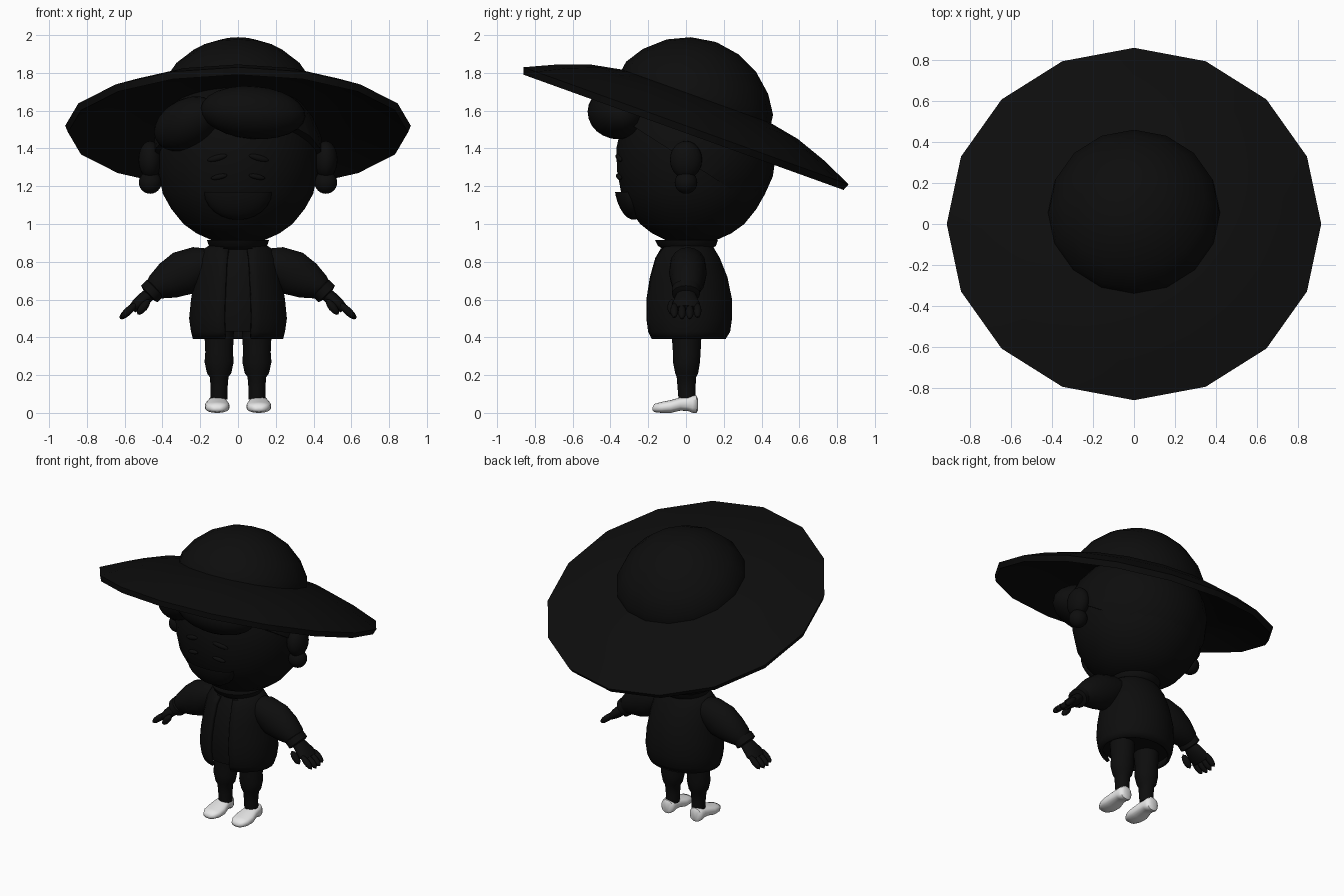
import bpy, bmesh, math
from mathutils import Vector, Matrix

if "Cube" in bpy.data.objects:
    bpy.data.objects.remove(bpy.data.objects["Cube"])


def material(name, value):
    m = bpy.data.materials.new(name)
    m.use_nodes = True
    m.diffuse_color = (value, value, value, 1)
    m.node_tree.nodes["Principled BSDF"].inputs["Base Color"].default_value = (value, value, value, 1)
    return m


BLACK = material("black", 0.004)
WHITE = material("shoe white", 0.8)


def finish(name, bm, mat=BLACK, angle=45):
    bmesh.ops.recalc_face_normals(bm, faces=bm.faces)
    mesh = bpy.data.meshes.new(name)
    bm.to_mesh(mesh)
    bm.free()
    mesh.materials.append(mat)
    ob = bpy.data.objects.new(name, mesh)
    bpy.context.collection.objects.link(ob)
    bpy.ops.object.select_all(action='DESELECT')
    ob.select_set(True)
    bpy.context.view_layer.objects.active = ob
    bpy.ops.object.shade_smooth_by_angle(angle=math.radians(angle))
    return ob


def skin(rings, cap=True):
    """Join a list of equal-length point rings into a tube."""
    bm = bmesh.new()
    vs = [[bm.verts.new(p) for p in r] for r in rings]
    n = len(vs[0])
    for a, b in zip(vs, vs[1:]):
        for i in range(n):
            j = (i + 1) % n
            bm.faces.new((a[i], a[j], b[j], b[i]))
    if cap:
        bm.faces.new(vs[0])
        bm.faces.new(vs[-1])
    return bm


def loft(sections, n=32, x=0, cap=True):
    """Stack ellipses (z, half width, front y, back y); a face is centred on the front."""
    rings = []
    for z, rx, y0, y1 in sections:
        cy, ry = (y0 + y1) / 2, (y1 - y0) / 2
        turn = [(i + 0.5) * math.tau / n for i in range(n)]
        rings.append([(x + rx * math.sin(t), cy - ry * math.cos(t), z) for t in turn])
    return skin(rings, cap)


def limb(path, n=16):
    """Tube along (x, y, z, in-plane radius, depth radius) stations."""
    pts = [Vector(p[:3]) for p in path]
    rings = []
    for i, p in enumerate(path):
        d = (pts[min(i + 1, len(pts) - 1)] - pts[max(i - 1, 0)]).normalized()
        v = d.cross(Vector((0, 1, 0))).normalized()
        u = v.cross(d)
        turn = [k * math.tau / n for k in range(n)]
        rings.append([pts[i] + v * p[3] * math.cos(t) + u * p[4] * math.sin(t) for t in turn])
    return skin(rings)


def ball(loc, size, rot=(0, 0, 0), n=24):
    bm = bmesh.new()
    bmesh.ops.create_uvsphere(bm, u_segments=n, v_segments=n // 2, radius=1)
    turn = Matrix.Rotation(rot[2], 4, 'Z') @ Matrix.Rotation(rot[1], 4, 'Y') @ Matrix.Rotation(rot[0], 4, 'X')
    bm.transform(Matrix.Translation(loc) @ turn @ Matrix.Diagonal((*size, 1)))
    return bm


def cut(bm, point, normal):
    """Keep only what lies on the normal's side of a plane."""
    geom = bm.verts[:] + bm.edges[:] + bm.faces[:]
    r = bmesh.ops.bisect_plane(bm, geom=geom, plane_co=point, plane_no=normal, clear_inner=True)
    bmesh.ops.holes_fill(bm, edges=[e for e in r["geom_cut"] if isinstance(e, bmesh.types.BMEdge)])
    return bm


# Wide tilted hat: dome, sloping brim and hollow underside
dome = [(0.46 * math.sin(a), 0.01 + 0.46 * math.cos(a)) for a in [math.radians(d) for d in (1, 17, 33, 50, 64)]]
profile = dome + [(0.42, 0.165), (0.58, 0.135), (0.75, 0.075), (0.915, 0.0),
                  (0.9, -0.037), (0.74, 0.035), (0.57, 0.095), (0.41, 0.12)]
hat = skin([[(r * math.cos(i * math.tau / 16), r * math.sin(i * math.tau / 16), h)
             for i in range(16)] for r, h in profile])
hat.transform(Matrix.Translation((0, 0, 1.52)) @ Matrix.Rotation(math.radians(-19.8), 4, 'X'))
finish("sun_hat", hat, angle=40)

# Head and hair
head = [(0.91, 0.13), (0.95, 0.22), (1.0, 0.29), (1.08, 0.355), (1.16, 0.4), (1.28, 0.425),
        (1.4, 0.43), (1.55, 0.39), (1.68, 0.28), (1.75, 0.1)]
finish("head", loft([(z, r, 0.02 - r * 0.91, 0.02 + r) for z, r in head]))
hair = cut(ball((0, 0.02, 1.36), (0.455, 0.455, 0.42)), (0, 0.37, 1.1), (0, 0.54, 0.84))
finish("back_hair", hair)
finish("front_quiff", ball((0.08, -0.36, 1.59), (0.28, 0.16, 0.14), (0, 0.08, 0.1)))
finish("side_swept_hair", ball((-0.27, -0.25, 1.53), (0.2, 0.14, 0.13), (0, -0.45, -0.6)))

# Face details
smile = cut(ball((0, -0.3, 1.17), (0.18, 0.075, 0.15), (0.2, 0, 0)), (0, 0, 1.17), (0, 0, -1))
finish("smiling_mouth", smile)
for s, side in ((1, "left"), (-1, "right")):
    finish(side + "_eyebrow", ball((s * 0.11, -0.355, 1.35), (0.055, 0.012, 0.016), (0, s * 0.25, s * 0.26)))
    finish(side + "_eye", ball((s * 0.1, -0.355, 1.25), (0.045, 0.012, 0.014), (0, s * 0.2, s * 0.24)))
    finish(side + "_ear", ball((s * 0.465, 0, 1.34), (0.062, 0.085, 0.1)))
    finish(side + "_earring", ball((s * 0.465, 0, 1.22), (0.06, 0.06, 0.06)))

# Shirt and open coat
body = [(0.39, 0.24, -0.19, 0.21), (0.43, 0.25, -0.21, 0.235), (0.5, 0.26, -0.22, 0.245),
        (0.6, 0.25, -0.22, 0.245), (0.72, 0.23, -0.2, 0.22), (0.82, 0.21, -0.17, 0.18),
        (0.87, 0.18, -0.14, 0.15), (0.9, 0.13, -0.12, 0.13)]
finish("shirt", loft([(max(z, 0.43), rx - 0.025, a + 0.025, b - 0.025) for z, rx, a, b in body[1:]]))
coat = loft(body, cap=False)
opening = [f for f in coat.faces if f.calc_center_median().y < 0 and abs(f.calc_center_median().x) < 0.06]
bmesh.ops.delete(coat, geom=opening, context='FACES')
coat = finish("open_coat", coat)
thick = coat.modifiers.new("cloth", 'SOLIDIFY')
thick.thickness = 0.02
thick.offset = -1
collar = loft([(0.865, 0.13, -0.12, 0.13), (0.885, 0.155, -0.15, 0.16), (0.915, 0.165, -0.165, 0.17),
               (0.91, 0.14, -0.13, 0.14)])
finish("collar", collar)

# Arms, cuffs and hands
sleeve = [(0.12, 0.01, 0.81, 0.06, 0.08), (0.2, 0.01, 0.785, 0.1, 0.095), (0.29, 0.01, 0.74, 0.12, 0.1),
          (0.37, 0.01, 0.7, 0.1, 0.09), (0.435, 0.005, 0.665, 0.068, 0.075), (0.455, 0, 0.65, 0.05, 0.06)]
cuff = [(0.435, 0, 0.665, 0.05, 0.06), (0.44, 0, 0.66, 0.062, 0.075),
        (0.47, 0, 0.63, 0.062, 0.075), (0.475, 0, 0.625, 0.04, 0.05)]
palm = [(0.45, 0, 0.645, 0.033, 0.04), (0.49, 0, 0.61, 0.036, 0.06),
        (0.53, 0, 0.575, 0.034, 0.075), (0.56, 0, 0.55, 0.024, 0.07)]
for s, side in ((1, "left"), (-1, "right")):
    for name, path in (("sleeve", sleeve), ("cuff", cuff), ("palm", palm)):
        finish(side + "_" + name, limb([(s * p[0], *p[1:]) for p in path]))
    for k in range(4):
        y = -0.062 + 0.041 * k
        reach = 0.045 if k in (1, 2) else 0.038
        finish(f"{side}_finger_{k + 1}",
               ball((s * (0.54 + reach), y, 0.58 - reach), (0.055, 0.021, 0.021), (0, s * 0.75, 0), 12))
    finish(side + "_thumb", ball((s * 0.5, -0.075, 0.56), (0.05, 0.024, 0.022), (0, s * 0.9, 0), 12))

# Legs and shoes
leg = [(0.07, 0.045, -0.04, 0.05), (0.13, 0.045, -0.045, 0.05), (0.19, 0.05, -0.05, 0.055),
       (0.21, 0.065, -0.058, 0.065), (0.27, 0.078, -0.07, 0.075), (0.32, 0.074, -0.07, 0.078), (0.45, 0.08, -0.08, 0.085)]
# Shoe stations from toe to heel: y, bottom, top, half width
shoe = [(-0.178, 0.015, 0.028, 0.015), (-0.168, 0.004, 0.047, 0.042), (-0.13, 0.0, 0.058, 0.062),
        (-0.08, 0.0, 0.068, 0.066), (-0.03, 0.012, 0.082, 0.056), (0.01, 0.01, 0.088, 0.05),
        (0.035, 0.0, 0.094, 0.05), (0.055, 0.0, 0.092, 0.042), (0.063, 0.012, 0.075, 0.02)]
for s, side in ((1, "left"), (-1, "right")):
    finish(side + "_leg", loft(leg, 20, s * 0.1))
    rings = []
    for y, z0, z1, w in shoe:
        turn = [k * math.tau / 20 for k in range(20)]
        rings.append([(s * 0.11 + w * math.cos(t), y, (z0 + z1) / 2 + (z1 - z0) / 2
                       * math.copysign(abs(math.sin(t)) ** 0.7, math.sin(t))) for t in turn])
    finish(side + "_shoe", skin(rings), WHITE, 50)
